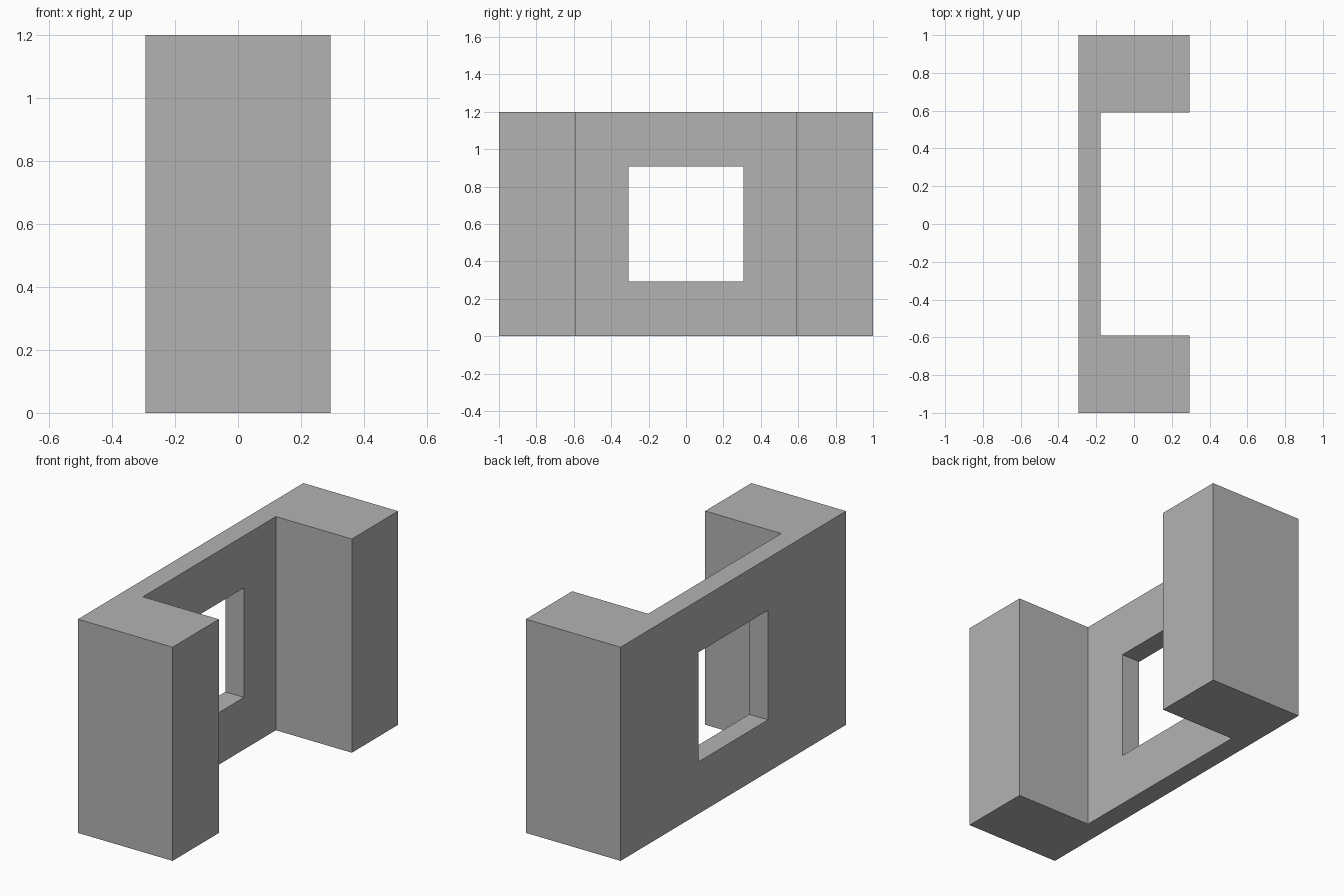
import bpy
import bmesh
from mathutils import Vector

cube = bpy.data.objects.get("Cube")
if cube:
    bpy.data.objects.remove(cube, do_unlink=True)

HALF_DEPTH, HALF_LENGTH, HEIGHT = 0.294, 1.0, 1.2
WALL_FACE = -0.178      # inner face of the thin wall
PIER_INNER = 0.59       # inner face of each end pier
WINDOW = 0.615          # side of the square opening

grey = bpy.data.materials.new("plain grey")
grey.use_nodes = True
colour = (0.45, 0.45, 0.45, 1)
grey.diffuse_color = colour
grey.node_tree.nodes["Principled BSDF"].inputs["Base Color"].default_value = colour


def extrude_profile(name, points, z_low, z_high):
    """Extrude a plan outline upward into a solid."""
    bm = bmesh.new()
    base = bm.faces.new([bm.verts.new((x, y, z_low)) for x, y in points])
    top = bmesh.ops.extrude_face_region(bm, geom=[base])["geom"]
    verts = [v for v in top if isinstance(v, bmesh.types.BMVert)]
    bmesh.ops.translate(bm, verts=verts, vec=Vector((0, 0, z_high - z_low)))
    bmesh.ops.recalc_face_normals(bm, faces=bm.faces)
    mesh = bpy.data.meshes.new(name)
    bm.to_mesh(mesh)
    bm.free()
    mesh.materials.append(grey)
    obj = bpy.data.objects.new(name, mesh)
    bpy.context.collection.objects.link(obj)
    return obj


# Wall with a pier at each end, as one C-shaped plan mirrored across y
half = [(-HALF_DEPTH, HALF_LENGTH), (HALF_DEPTH, HALF_LENGTH),
        (HALF_DEPTH, PIER_INNER), (WALL_FACE, PIER_INNER)]
outline = half + [(x, -y) for x, y in reversed(half)]
wall = extrude_profile("wall_with_end_piers", outline, 0, HEIGHT)

# Square window opening through the middle of the wall
w = WINDOW / 2
left, right = -HALF_DEPTH - 0.1, WALL_FACE + 0.1
cutter = extrude_profile("window_cutter",
                         [(left, -w), (right, -w), (right, w), (left, w)],
                         HEIGHT / 2 - w, HEIGHT / 2 + w)
cutter.hide_render = True

cut = wall.modifiers.new("window", 'BOOLEAN')
cut.operation = 'DIFFERENCE'
cut.solver = 'EXACT'
cut.object = cutter
bpy.context.view_layer.objects.active = wall
bpy.ops.object.modifier_apply(modifier=cut.name)
bpy.data.objects.remove(cutter, do_unlink=True)
